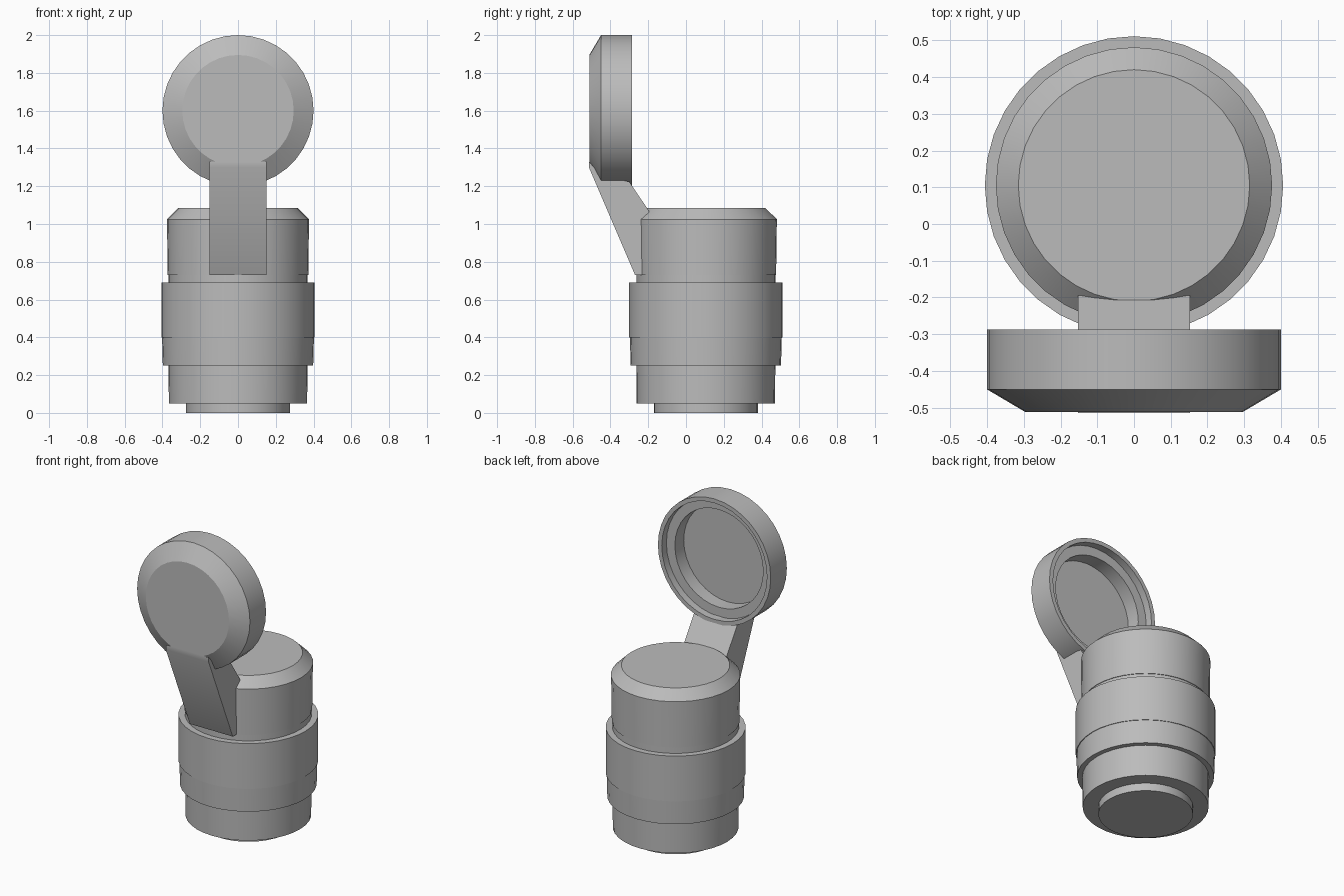
import bpy, bmesh, math
from mathutils import Matrix

cube = bpy.data.objects.get("Cube")
if cube:
    bpy.data.objects.remove(cube, do_unlink=True)

GREY = (0.5, 0.5, 0.5, 1)
SIDES = 36
mat = bpy.data.materials.new("plain grey")
mat.use_nodes = True
mat.diffuse_color = GREY
mat.node_tree.nodes["Principled BSDF"].inputs["Base Color"].default_value = GREY


def finish(name, bm):
    bmesh.ops.recalc_face_normals(bm, faces=bm.faces)
    mesh = bpy.data.meshes.new(name)
    bm.to_mesh(mesh)
    bm.free()
    mesh.materials.append(mat)
    obj = bpy.data.objects.new(name, mesh)
    bpy.context.collection.objects.link(obj)
    bpy.ops.object.select_all(action='DESELECT')
    obj.select_set(True)
    bpy.context.view_layer.objects.active = obj
    bpy.ops.object.shade_smooth_by_angle(angle=math.radians(25))
    return obj


def lathe(name, profile, matrix):
    """Closed solid of revolution from (radius, height) pairs, bottom to top."""
    bm = bmesh.new()
    rings = []
    for r, h in profile:
        rings.append([bm.verts.new((r * math.cos(a), r * math.sin(a), h))
                      for a in (math.tau * i / SIDES for i in range(SIDES))])
    for low, high in zip(rings, rings[1:]):
        for i in range(SIDES):
            j = (i + 1) % SIDES
            bm.faces.new((low[i], low[j], high[j], high[i]))
    bm.faces.new(rings[0][::-1])
    bm.faces.new(rings[-1])
    bm.transform(matrix)
    return finish(name, bm)


# Stepped container body with a chamfered top
body_profile = [(0.275, 0), (0.275, 0.05), (0.366, 0.05), (0.368, 0.25),
                (0.398, 0.25), (0.402, 0.40), (0.406, 0.40), (0.406, 0.69),
                (0.368, 0.69), (0.368, 0.73), (0.372, 0.73), (0.376, 1.025),
                (0.315, 1.085)]
lathe("container_body", body_profile, Matrix.Translation((0, 0.105, 0)))

# Open lid standing on edge, with a stepped recess facing the back
lid_profile = [(0.295, 0), (0.4, 0.062), (0.4, 0.225), (0.373, 0.225),
               (0.373, 0.178), (0.313, 0.178), (0.313, 0.088)]
lathe("lid", lid_profile,
      Matrix.Translation((0, -0.512, 1.6)) @ Matrix.Rotation(-math.pi / 2, 4, 'X'))

# Hinge strap: side profile (y, z) extruded across the width
hinge_profile = [(-0.514, 1.33), (-0.514, 1.30), (-0.27, 0.73), (-0.2, 0.73),
                 (-0.195, 1.067), (-0.3, 1.224), (-0.44, 1.25)]
bm = bmesh.new()
side = bm.faces.new([bm.verts.new((-0.152, y, z)) for y, z in hinge_profile])
ext = bmesh.ops.extrude_face_region(bm, geom=[side])
bmesh.ops.translate(bm, vec=(0.304, 0, 0),
                    verts=[v for v in ext["geom"] if isinstance(v, bmesh.types.BMVert)])
finish("hinge_strap", bm)
